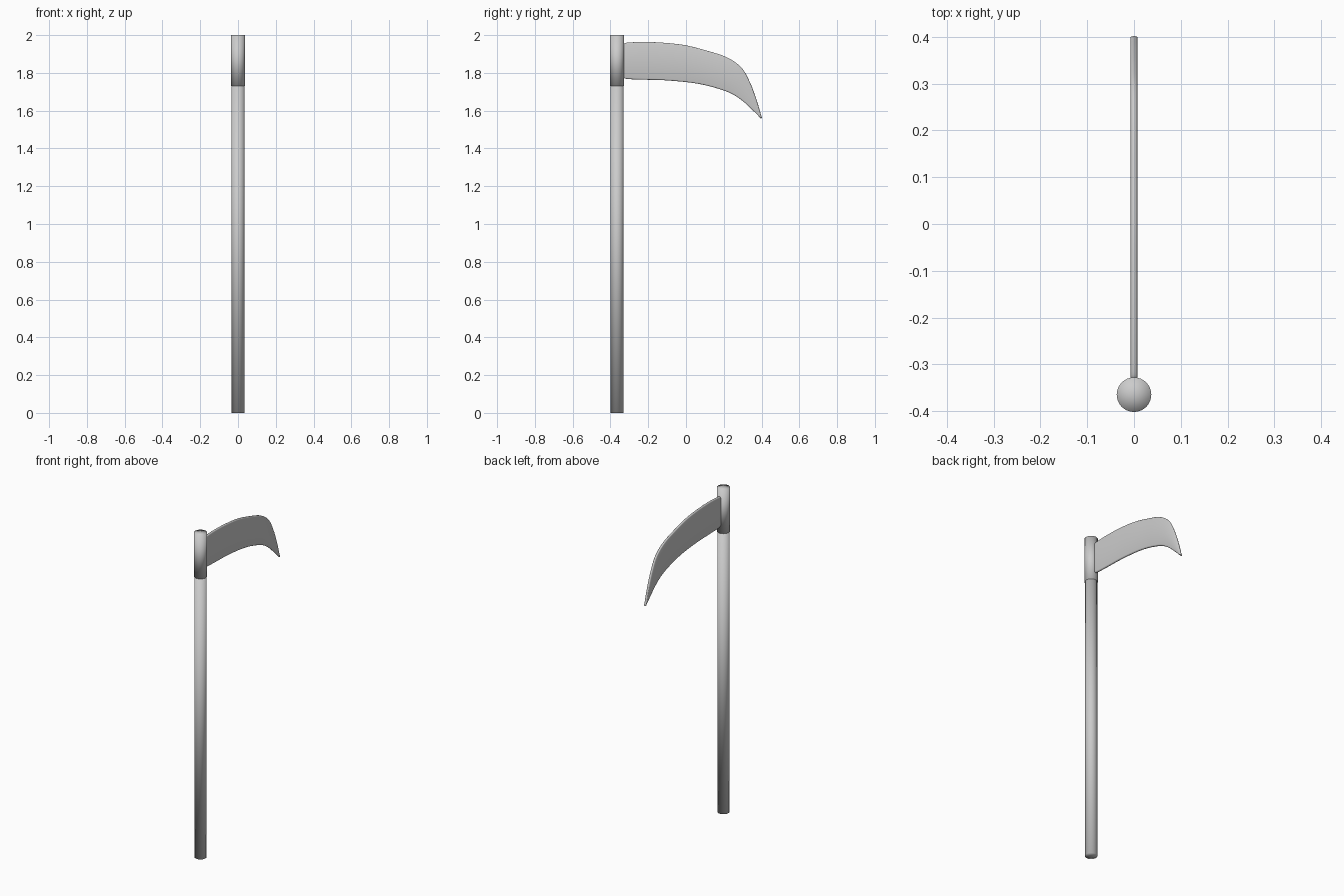
import bpy, bmesh, math
from mathutils import Vector

if "Cube" in bpy.data.objects:
    bpy.data.objects.remove(bpy.data.objects["Cube"])

POLE_Y = -0.365


def rod(name, radius, z0, z1):
    bpy.ops.mesh.primitive_cylinder_add(
        vertices=32, radius=radius, depth=z1 - z0, end_fill_type='TRIFAN',
        location=(0, POLE_Y, (z0 + z1) / 2))
    ob = bpy.context.object
    ob.name = name
    for p in ob.data.polygons:
        p.use_smooth = True
    return ob


def spline(pts, steps=5):
    """Smooth curve through the points (Catmull-Rom)."""
    v = [Vector(p) for p in pts]
    v = [2 * v[0] - v[1]] + v + [2 * v[-1] - v[-2]]
    out = []
    for i in range(1, len(v) - 2):
        a, b, c, d = v[i - 1:i + 3]
        for s in range(steps):
            t = s / steps
            out.append(0.5 * (2 * b + (c - a) * t + (2 * a - 5 * b + 4 * c - d) * t**2
                              + (3 * b - a - 3 * c + d) * t**3))
    return out + [v[-2]]


# Handle and socket sleeve
rod("handle", 0.0345, 0.0, 1.75)
rod("blade_socket", 0.037, 1.73, 2.0)

# Blade: back edge and cutting edge, given as (y, z) from socket to tip
back_edge = spline([(-0.334, 1.952), (-0.315, 1.96), (-0.23, 1.964), (-0.12, 1.96),
                    (0.0, 1.946), (0.124, 1.914), (0.22, 1.881), (0.294, 1.828),
                    (0.338, 1.752), (0.373, 1.66), (0.402, 1.563)])
cut_edge = spline([(-0.334, 1.778), (-0.315, 1.768), (-0.23, 1.764), (-0.12, 1.761),
                   (0.0, 1.751), (0.09, 1.737), (0.17, 1.716), (0.24, 1.69),
                   (0.3, 1.651), (0.355, 1.6), (0.397, 1.558)])

# Cross-section: flat sides with rounded edges, (side, position across width)
half, r = 0.007, 0.007
bm = bmesh.new()
rings = []
for b, c in zip(back_edge, cut_edge):
    mid, axis = (b + c) / 2, (b - c) / 2
    length = axis.length
    axis.normalize()
    rr = min(r, length * 0.9)
    ring = []
    for k in range(12):
        ang = math.pi * (k % 6) / 5
        sign = 1 if k < 6 else -1
        w = sign * (length - rr + rr * math.sin(ang))
        p = mid + axis * w
        ring.append(bm.verts.new((sign * half * math.cos(ang), p.x, p.y)))
    rings.append(ring)
for r0, r1 in zip(rings, rings[1:]):
    for k in range(12):
        j = (k + 1) % 12
        bm.faces.new((r0[k], r0[j], r1[j], r1[k]))
bm.faces.new(rings[0])
bm.faces.new(rings[-1][::-1])
bmesh.ops.recalc_face_normals(bm, faces=bm.faces)
mesh = bpy.data.meshes.new("blade")
bm.to_mesh(mesh)
bm.free()
blade = bpy.data.objects.new("blade", mesh)
bpy.context.collection.objects.link(blade)
bpy.ops.object.select_all(action='DESELECT')
blade.select_set(True)
bpy.context.view_layer.objects.active = blade
bpy.ops.object.shade_smooth_by_angle(angle=math.radians(45))
